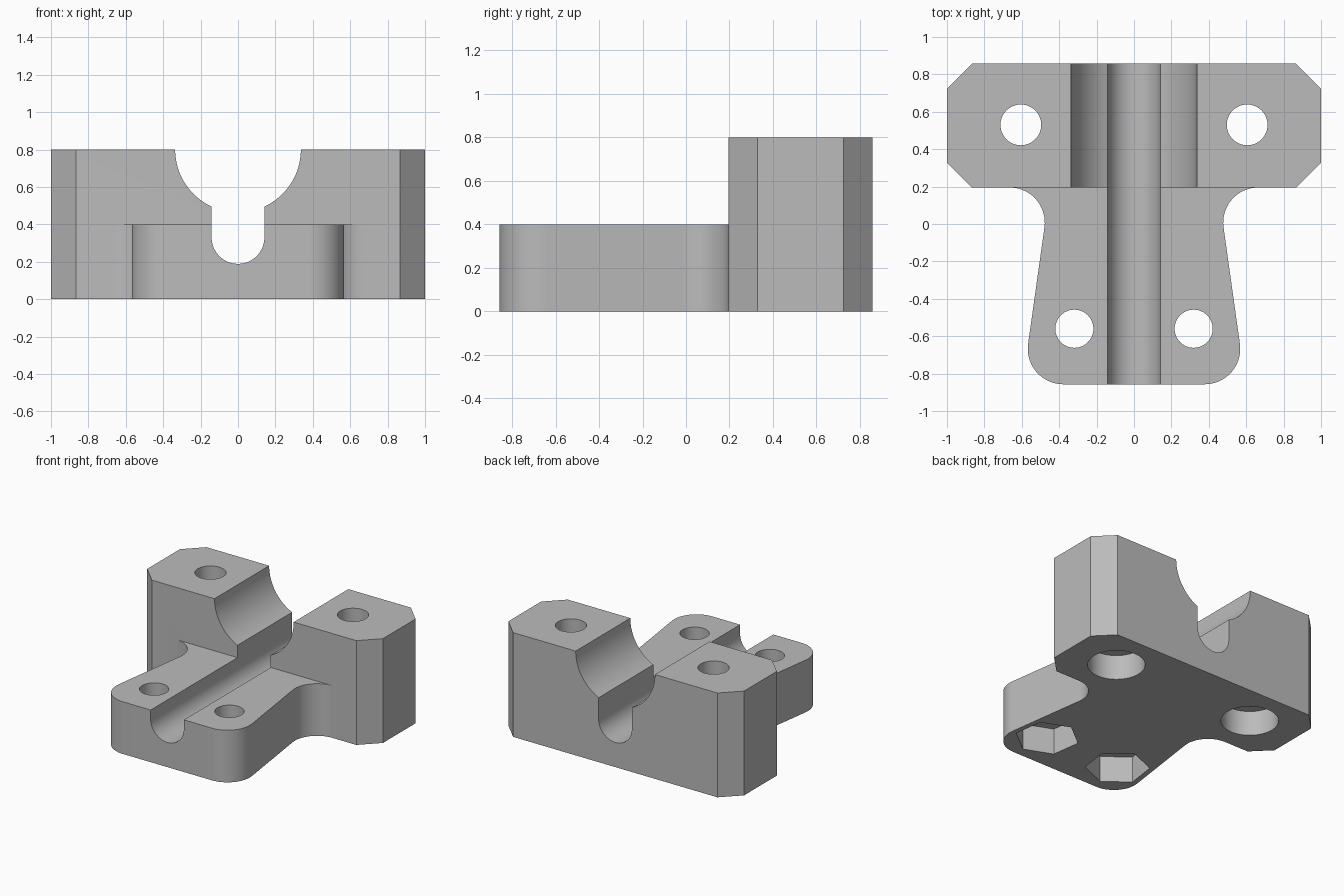
import bpy
import bmesh
from math import cos, sin, radians, sqrt, asin, pi

cube = bpy.data.objects.get("Cube")
if cube:
    bpy.data.objects.remove(cube, do_unlink=True)

grey = bpy.data.materials.new("plain grey")
grey.use_nodes = True
colour = (0.5, 0.5, 0.5, 1)
grey.diffuse_color = colour
grey.node_tree.nodes["Principled BSDF"].inputs["Base Color"].default_value = colour

BACK, STEP = 0.857, 0.195      # rear face, and front face of the tall block
TALL, LOW = 0.8, 0.4           # heights of the block and the foot
TILT = 8                       # slant of the foot's sides in degrees


def arc(cx, cy, r, start, end, n=16):
    """Points along an arc, angles in degrees."""
    return [(cx + r * cos(radians(start + (end - start) * i / n)),
             cy + r * sin(radians(start + (end - start) * i / n)))
            for i in range(n + 1)]


def mirrored(half):
    """Close a half outline with its reflection across x = 0."""
    return half + [(-x, y) for x, y in reversed(half)]


def prism(name, outline, low, high, along_y=False):
    """Extrude an outline upwards, or front to back."""
    bm = bmesh.new()
    base = [bm.verts.new((x, low, y) if along_y else (x, y, low)) for x, y in outline]
    face = bm.faces.new(base)
    moved = bmesh.ops.extrude_face_region(bm, geom=[face])["geom"]
    step = (0, high - low, 0) if along_y else (0, 0, high - low)
    bmesh.ops.translate(bm, vec=step,
                        verts=[v for v in moved if isinstance(v, bmesh.types.BMVert)])
    bmesh.ops.recalc_face_normals(bm, faces=bm.faces)
    mesh = bpy.data.meshes.new(name)
    bm.to_mesh(mesh)
    bm.free()
    mesh.materials.append(grey)
    obj = bpy.data.objects.new(name, mesh)
    bpy.context.collection.objects.link(obj)
    return obj


def combine(body, tool, operation):
    """Apply a boolean and discard the tool."""
    mod = body.modifiers.new("combine", "BOOLEAN")
    mod.operation, mod.solver, mod.object = operation, "EXACT", tool
    bpy.context.view_layer.objects.active = body
    bpy.ops.object.modifier_apply(modifier=mod.name)
    bpy.data.objects.remove(tool, do_unlink=True)


# Tall block with chamfered corners
c = 0.133
body = prism("clamp_body", mirrored([(1 - c, STEP), (1, STEP + c),
                                     (1, BACK - c), (1 - c, BACK)]), 0, TALL)

# Low foot with filleted neck and rounded front corners
foot = [(0.664, 0.4)] + arc(0.664, 0.008, 0.187, 90, 180 + TILT)
foot += arc(0.378, -BACK + 0.19, 0.19, TILT, -90)
combine(body, prism("foot", mirrored(foot), 0, LOW), "UNION")

# Round-bottomed channel opening into a wide saddle
w, R = 0.141, 0.336
meet = -90 + asin(w / R) * 180 / pi
channel = arc(0, 0.33, w, -90, 0)[1:] + arc(0, TALL, R, meet, 0, 24) + [(R, 1)]
channel = [(0, 0.33 - w)] + channel + [(-x, z) for x, z in reversed(channel)]
combine(body, prism("channel", channel, -1, 1, along_y=True), "DIFFERENCE")

# Bolt holes, round counterbores behind and hexagonal nut pockets in front
for side in (-1, 1):
    bx, by, fx, fy = side * 0.605, 0.53, side * 0.319, -0.56
    turn = 30 + side * TILT
    cuts = [("bolt_hole", arc(bx, by, 0.109, 0, 360, 48), 1),
            ("counterbore", arc(bx, by, 0.2, 0, 360, 48), 0.19),
            ("front_hole", arc(fx, fy, 0.102, 0, 360, 48), 1),
            ("nut_pocket", arc(fx, fy, 0.225, turn, turn + 360, 6), 0.2)]
    for name, ring, top in cuts:
        combine(body, prism(name, ring[:-1], -0.2, top), "DIFFERENCE")

# Smooth the curved walls, keep the edges sharp
bpy.ops.object.select_all(action="DESELECT")
body.select_set(True)
bpy.context.view_layer.objects.active = body
bpy.ops.object.shade_smooth_by_angle(angle=radians(25))
